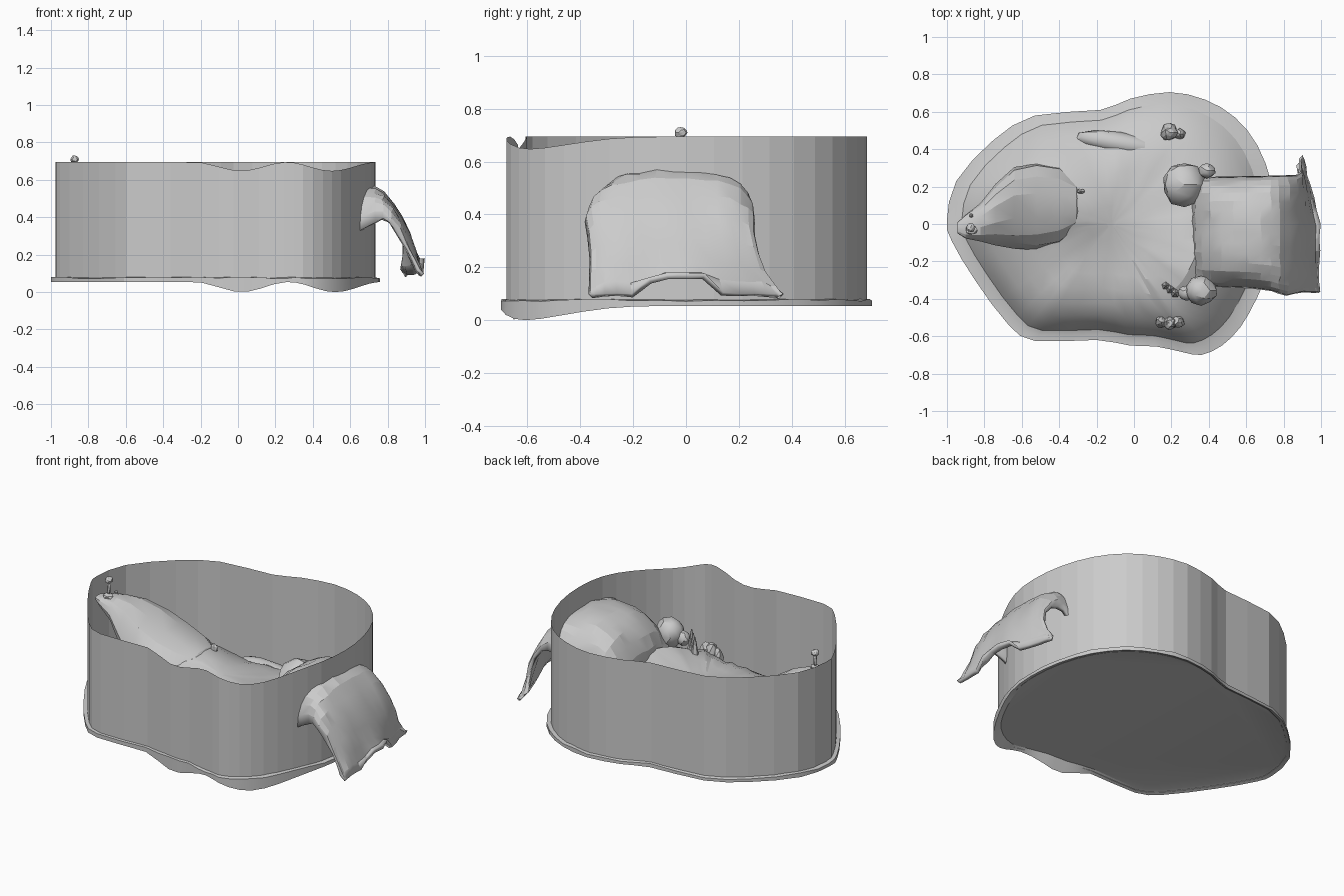
import bpy, bmesh, math, random
from mathutils import Vector

random.seed(4)
cube = bpy.data.objects.get("Cube")
if cube:
    bpy.data.objects.remove(cube)


def finish(name, bm, angle=None):
    bmesh.ops.recalc_face_normals(bm, faces=bm.faces)
    mesh = bpy.data.meshes.new(name)
    bm.to_mesh(mesh)
    bm.free()
    obj = bpy.data.objects.new(name, mesh)
    bpy.context.collection.objects.link(obj)
    if angle:
        bpy.ops.object.select_all(action='DESELECT')
        obj.select_set(True)
        bpy.context.view_layer.objects.active = obj
        bpy.ops.object.shade_smooth_by_angle(angle=math.radians(angle))
    return obj


def loft(name, rings, closed=True, caps=True, angle=None):
    """Skin a list of point rings with quads."""
    bm = bmesh.new()
    rows = [[bm.verts.new(p) for p in ring] for ring in rings]
    n = len(rows[0])
    for a, b in zip(rows, rows[1:]):
        for i in range(n if closed else n - 1):
            j = (i + 1) % n
            bm.faces.new((a[i], a[j], b[j], b[i]))
    if caps:
        bm.faces.new(rows[0])
        bm.faces.new(rows[-1])
    return finish(name, bm, angle)


def blob(name, pos, size, rough=0.0, div=2, angle=None):
    bm = bmesh.new()
    bmesh.ops.create_icosphere(bm, subdivisions=div, radius=1)
    for v in bm.verts:
        k = 1 + random.uniform(-rough, rough)
        v.co = Vector([c * s * k for c, s in zip(v.co, size)])
    obj = finish(name, bm, angle)
    obj.location = pos
    return obj


def interp(table, x):
    for (a, p), (b, q) in zip(table, table[1:]):
        if x <= b:
            k = max(0, (x - a) / (b - a))
            return p + (q - p) * k
    return table[-1][1]


def smooth_points(pts, closed, steps):
    """Catmull-Rom subdivision of a short control path."""
    n, out = len(pts), []
    for i in range(n if closed else n - 1):
        ids = [i - 1, i, i + 1, i + 2]
        ids = [k % n if closed else min(max(k, 0), n - 1) for k in ids]
        a, b, c, d = (Vector(pts[k]) for k in ids)
        for s in range(steps):
            t = s / steps
            out.append(b + (c - a) * (t / 2) + (a * 2 - b * 5 + c * 4 - d) * (t * t / 2)
                       + (b * 3 - a - c * 3 + d) * (t ** 3 / 2))
    return out if closed else out + [Vector(pts[-1])]


# Shared ground outline
outline = smooth_points([
    (-1, .02), (-.95, .23), (-.75, .45), (-.53, .58), (-.18, .61), (-.02, .67),
    (.19, .705), (.38, .665), (.54, .57), (.66, .42), (.735, .22), (.76, 0),
    (.735, -.2), (.66, -.39), (.57, -.55), (.47, -.65), (.36, -.7), (.26, -.685),
    (.12, -.655), (-.02, -.65), (-.2, -.62), (-.53, -.625), (-.67, -.54),
    (-.85, -.3), (-.975, -.09)], True, 2)


def dip(x, y):
    if y > 0 or not -.23 < x < .77:
        return 0
    return math.sin(math.pi * (x + .23) / .5) ** 2


def ring(t, height, drop=0.0, rough=0.0):
    pts = []
    for p in outline:
        z = height + random.uniform(-rough, rough) - drop * dip(p.x, p.y)
        pts.append((-.12 + (p.x + .12) * t, p.y * t, z))
    return pts


def mound_ring(t, height, rough):
    """Terrain ring: lower at the back, swelling beside the rock and the shell."""
    pts = []
    for x, y, z in ring(t, height, 0, rough):
        z -= max(0, z - .08) * max(0, y) * .6
        fade = max(0, min(1, (.9 - t) * 4))
        for cx, cy, h in [(-.3, .12, .09), (.35, -.2, .07), (-.62, .22, .12)]:
            z += fade * h * math.exp(-((x - cx) ** 2 + (y - cy) ** 2) / .05)
        pts.append((x, y, z))
    return pts


# Terrain slab: flat floor, drooping wavy lip, rising mound
rings = [ring(.952, .068), ring(1, .054, .054), ring(1, .076, 0, .005)]
for t, z in [(.95, .08), (.91, .09), (.86, .145), (.78, .205), (.68, .25), (.55, .28),
             (.42, .285), (.28, .285), (.15, .285), (.03, .285)]:
    rings.append(mound_ring(t, z, .008 if .4 < t < .9 else .001))
loft("terrain", rings, angle=22)

# Open perimeter wall with a wavy top edge
loft("perimeter_wall", [ring(.972, .06), ring(.972, .695, .047)], caps=False)

# Overhanging rock: x, y centre, half width, top, bottom
rock = [
    (-.945, -.02, .03, .60, .57), (-.9, -.015, .065, .612, .54), (-.82, .01, .1, .612, .46),
    (-.74, .05, .16, .59, .28), (-.64, .09, .22, .53, .1), (-.52, .1, .23, .465, .1),
    (-.4, .1, .21, .415, .12), (-.31, .1, .14, .38, .15), (-.27, .1, .06, .34, .2)]
rock_rings = []
for x, yc, w, top, low in rock:
    pts = []
    for i in range(14):
        a = math.tau * i / 14
        k = random.uniform(.94, 1.04)
        c, s = math.cos(a), math.sin(a)
        pts.append((x, yc + w * k * math.copysign(abs(c) ** .85, c),
                    (top + low) / 2 + (top - low) / 2 * math.copysign(abs(s) ** .85, s)))
    rock_rings.append(pts)
loft("overhang_rock", rock_rings, angle=18)

# Large draped shell spilling over the wall: x, z of its ridge
ridge = smooth_points([(.3, .2), (.33, .38), (.41, .51), (.53, .575), (.68, .575),
                       (.78, .535), (.88, .4), (.95, .22), (.995, .1)], False, 2)
left_edge = [(0, .15), (.15, .25), (.75, .262), (.85, .29), (.93, .345), (1, .37)]
right_edge = [(0, -.26), (.15, -.33), (.45, -.345), (.57, -.36), (.68, -.385), (.8, -.365), (1, -.37)]
droop = [(0, .02), (.15, .15), (.4, .31), (.5, .23), (.58, .17), (.68, .11), (.85, .06), (1, .01)]
shell = []
for r, p in enumerate(ridge):
    s = r / (len(ridge) - 1)
    y0, y1, d = interp(right_edge, s), interp(left_edge, s), interp(droop, s)
    lean = max(0, s - .55)
    row = []
    for i in range(17):
        v = i / 8 - 1
        fall = d * abs(v) ** 2.6
        y = (y0 + y1) / 2 + (y1 - y0) / 2 * math.sin(v * math.pi / 2)
        x = p.x - fall * lean + random.uniform(-.007, .007)
        z = p.y - fall + random.uniform(-.007, .007)
        if s > .8:
            # Raised arch between the two hanging legs
            arch = max(0, min(1, (.15 - abs(y + .03)) / .05))
            z = max(z, .1 + .08 * arch)
            x -= .09 * max(0, y) / .37 * min(1, (s - .8) * 8)
        row.append((x, y, z))
    shell.append(row)
drape = loft("draped_shell", shell, closed=False, caps=False, angle=14)
mod = drape.modifiers.new("Thickness", 'SOLIDIFY')
mod.thickness = .025
mod.offset = -1

# Boulders beside the shell
for name, pos, size in [
        ("boulder_large", (.27, .21, .32), (.115, .12, .11)),
        ("boulder_back", (.39, .285, .36), (.045, .04, .05)),
        ("boulder_front", (.36, -.355, .38), (.085, .08, .085)),
        ("boulder_pebble", (.28, -.37, .36), (.045, .04, .045))]:
    blob(name, pos, size, .06, 2, 25)

# Jagged shards
for k in range(3):
    bm = bmesh.new()
    bmesh.ops.create_cone(bm, segments=5, radius1=.025, radius2=.003, depth=.12, cap_ends=True)
    finish("shard", bm).location = (.17 + .025 * k, -.33 - .02 * k, .35 + .01 * k)

# Rough shrubs
for x, y, z, r in [(.19, .49, .2, .045), (.245, .48, .19, .03),
                   (.145, -.525, .21, .03), (.19, -.53, .23, .035), (.235, -.525, .22, .035)]:
    blob("shrub", (x, y, z), (r, r, r * 1.9), .16, 2)

# Long low mound and a small marker slab
blob("long_mound", (-.07, .43, .18), (.25, .06, .06), .03, 2, 30).rotation_euler.z = -.17
blob("marker_slab", (-.285, .175, .37), (.025, .015, .03), 0, 1)

# Little figure standing on the overhang
blob("figure_base", (-.87, -.03, .615), (.035, .03, .015), .1, 1)
blob("figure_body", (-.87, -.025, .66), (.013, .012, .045), .1, 1)
blob("figure_head", (-.873, -.02, .71), (.024, .024, .02), .12, 2)
blob("figure_pebble", (-.87, .045, .61), (.012, .012, .012), 0, 1)
